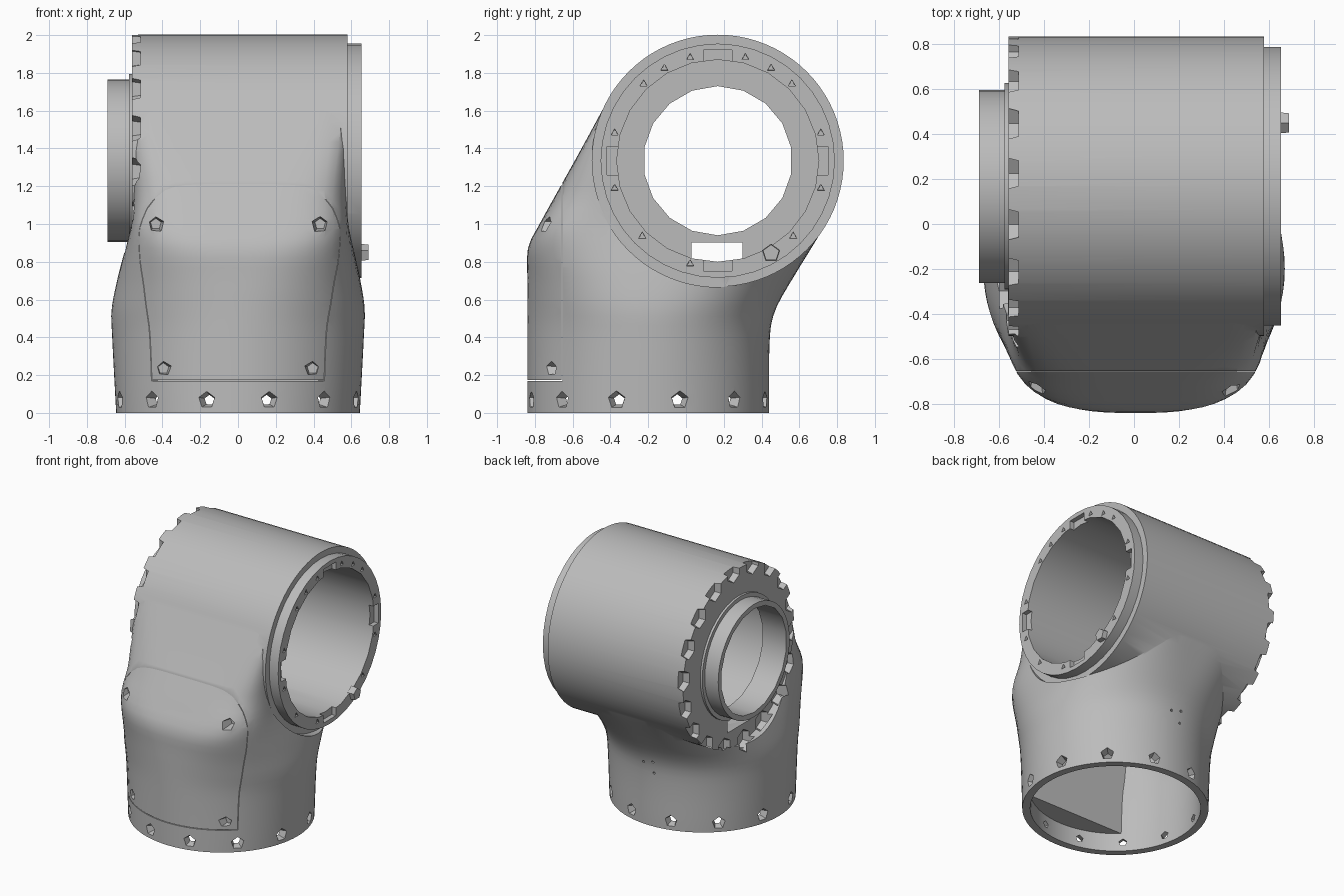
import bpy, bmesh, math
from mathutils import Vector, Matrix

if "Cube" in bpy.data.objects:
    bpy.data.objects.remove(bpy.data.objects["Cube"])

grey = bpy.data.materials.new("light_grey")
grey.diffuse_color = (0.5, 0.5, 0.5, 1)
grey.use_nodes = True
grey.node_tree.nodes["Principled BSDF"].inputs["Base Color"].default_value = grey.diffuse_color
CY, CZ = 0.168, 1.335          # barrel axis (runs along x)


def finish(bm, name):
    bmesh.ops.recalc_face_normals(bm, faces=bm.faces)
    me = bpy.data.meshes.new(name)
    bm.to_mesh(me)
    bm.free()
    me.materials.append(grey)
    ob = bpy.data.objects.new(name, me)
    bpy.context.collection.objects.link(ob)
    return ob


def cone(bm, p1, p2, r1, r2, n):
    p1, p2 = Vector(p1), Vector(p2)
    d = p2 - p1
    m = Matrix.Translation((p1 + p2) / 2) @ d.to_track_quat('Z', 'Y').to_matrix().to_4x4()
    bmesh.ops.create_cone(bm, cap_ends=True, segments=n, radius1=r1, radius2=r2, depth=d.length, matrix=m)


def drum(name, x1, x2, r, n):
    """Cylinder on the barrel axis."""
    bm = bmesh.new()
    cone(bm, (x1, CY, CZ), (x2, CY, CZ), r, r, n)
    return finish(bm, name)


def box(name, lo, hi):
    bm = bmesh.new()
    lo, hi = Vector(lo), Vector(hi)
    bmesh.ops.create_cube(bm, size=1, matrix=Matrix.Translation((lo + hi) / 2) @ Matrix.Diagonal((hi - lo).to_4d()))
    return finish(bm, name)


def boolean(ob, other, op='DIFFERENCE'):
    m = ob.modifiers.new("bool", 'BOOLEAN')
    m.operation, m.object, m.solver = op, other, 'EXACT'
    with bpy.context.temp_override(object=ob, active_object=ob, selected_objects=[ob]):
        bpy.ops.object.modifier_apply(modifier=m.name)
    bpy.data.objects.remove(other)


# Neck sections: z, front y, back y, half width, roundness exponent
SECT = [(0, -.84, .44, .645, 2), (.42, -.84, .445, .667, 2), (.55, -.84, .475, .67, 2.1),
        (.72, -.84, .57, .64, 2.5), (.88, -.835, .668, .602, 3.3), (1.0, -.775, .735, .576, 4.6),
        (1.17, -.681, .77, .568, 4.8), (1.4, -.553, .74, .568, 8), (1.64, -.423, .7, .568, 16)]


def section(z):
    """Smooth interpolation between the neck sections."""
    i = max(k for k in range(len(SECT) - 1) if SECT[k][0] <= z or k == 0)
    a, b = SECT[i], SECT[i + 1]
    p, q = SECT[max(i - 1, 0)], SECT[min(i + 2, len(SECT) - 1)]
    h = b[0] - a[0]
    t = min(max((z - a[0]) / h, 0), 1)
    out = []
    for k in range(1, 5):
        m0 = (b[k] - p[k]) / (b[0] - p[0]) * h
        m1 = (q[k] - a[k]) / (q[0] - a[0]) * h
        out.append((2*t**3 - 3*t*t + 1) * a[k] + (t**3 - 2*t*t + t) * m0 + (3*t*t - 2*t**3) * b[k] + (t**3 - t*t) * m1)
    return out


def neck(name, z0, z1, off, levels, n=80):
    bm = bmesh.new()
    rings = []
    for j in range(levels + 1):
        z = z0 + (z1 - z0) * j / levels
        f, b, w, e = section(z)
        c, w, cx = -.2, w - off, .01 * min(max(z - .5, 0) / .5, 1)
        ring = []
        for i in range(n):
            a = 2 * math.pi * i / n
            r = (abs(math.cos(a))**e + abs(math.sin(a))**e) ** (-1 / e)
            ay = (b - c if math.sin(a) > 0 else c - f) - off
            ring.append(bm.verts.new((cx + w * r * math.cos(a), c + ay * r * math.sin(a), z)))
        rings.append(ring)
    for p, q in zip(rings, rings[1:]):
        for i in range(n):
            bm.faces.new((p[i], p[(i + 1) % n], q[(i + 1) % n], q[i]))
    bm.faces.new(rings[0])
    bm.faces.new(rings[-1])
    return finish(bm, name)


def polar(r, deg, x):
    a = math.radians(deg)
    return (x, CY + r * math.cos(a), CZ + r * math.sin(a))


# Outer housing: neck blended into the barrel, with both ends trimmed flat
housing = neck("housing", 0, 1.64, 0, 32)
boolean(housing, drum("barrel", -.56, .58, .667, 80), 'UNION')
boolean(housing, drum("trim_left", -.9, -.5605, .669, 80))
boolean(housing, drum("trim_right", .5805, .9, .669, 80))

# Front cover plate, split off by a thin groove
cover = housing.copy()
cover.data = housing.data.copy()
cover.name = "front_cover"
bpy.context.collection.objects.link(cover)
boolean(cover, box("cover_region", (-1, -1, .175), (1, -.658, 1.6)), 'INTERSECT')
boolean(housing, box("cover_recess", (-1, -1, .17), (1, -.655, 1.6)))

# Neck cavity with flat front wall, kept clear of the barrel and its end faces
cavity = neck("cavity", -.02, 1.1, .055, 24)
boolean(cavity, drum("bore_wall", -.9, .9, .585, 48))
boolean(cavity, drum("left_wall", -.9, -.49, .73, 48))
boolean(cavity, drum("right_wall", .53, .9, .73, 48))
boolean(cavity, box("front_wall", (-1, -1, .14), (1, -.625, 1.6)))
boolean(housing, cavity)

# Flanges, then the bore through everything
boolean(housing, drum("right_flange", .5, .655, .62, 40), 'UNION')
boolean(housing, drum("left_step", -.577, -.52, .46, 40), 'UNION')
boolean(housing, drum("left_collar", -.69, -.53, .43, 40), 'UNION')
boolean(housing, drum("bore", -.49, .8, .535, 24))
boolean(housing, drum("collar_bore", -.8, -.3, .395, 18))
boolean(housing, box("cable_slot", (-.62, .03, .80), (-.4, .30, .903)))

# Holes: base ring, flange face, flange key slots, left rim scallops, back pins
bm = bmesh.new()
for k in range(12):
    a = math.radians(15 + 30 * k)
    d = Vector((math.sin(a), math.cos(a), 0))
    c = Vector((0, -.2, .068))
    cone(bm, c + d * .72, c + d * .55, .072, .016, 5)
for deg in (15, 46, 60, 75, 105, 120, 134, 165, 195, 225, 255, 315, 345):
    cone(bm, polar(.565, deg, .70), polar(.565, deg, .61), .024, .02, 3)
for k in range(4):
    m = Matrix.Translation((.68, CY, CZ)) @ Matrix.Rotation(k * math.pi / 2, 4, 'X') @ Matrix.Translation((0, .53, 0))
    bmesh.ops.create_cube(bm, size=1, matrix=m @ Matrix.Diagonal((.12, .11, .15, 1)))
for k in range(18):
    cone(bm, polar(.66, 20 * k + 5, -.60), polar(.66, 20 * k + 5, -.515), .09, .065, 6)
for x, z in ((-.04, .5), (.04, .48), (-.04, .41)):
    cone(bm, (x, .6, z), (x, .425, z), .01, .01, 6)
boolean(housing, finish(bm, "hole_cutter"))

# Countersunk screw holes in the cover
bm = bmesh.new()
for s in (-1, 1):
    for x, z in ((.435, 1.0), (.395, .235)):
        cone(bm, (s * x, -.9, z), (s * x, -.67, z), .075, .03, 5)
boolean(cover, finish(bm, "screw_cutter"))

# Single bolt left on the right flange
bm = bmesh.new()
cone(bm, polar(.565, 300, .64), polar(.565, 300, .69), .05, .045, 5)
finish(bm, "flange_bolt")

for ob in (housing, cover):
    bpy.ops.object.select_all(action='DESELECT')
    ob.select_set(True)
    bpy.context.view_layer.objects.active = ob
    bpy.ops.object.shade_smooth_by_angle(angle=math.radians(30))
